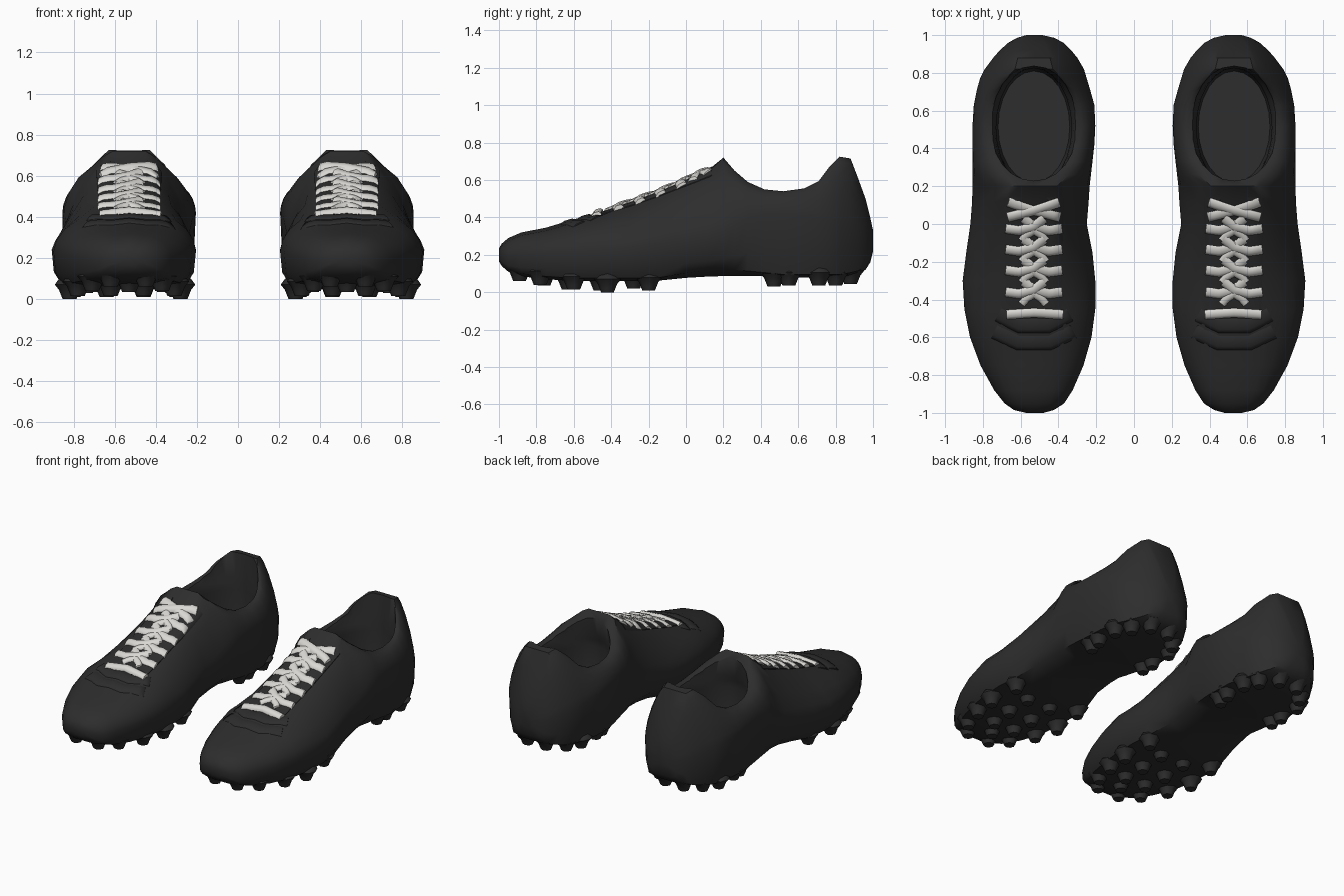
import bpy, bmesh, math
from mathutils import Vector
from mathutils.bvhtree import BVHTree

if "Cube" in bpy.data.objects:
    bpy.data.objects.remove(bpy.data.objects["Cube"])

CX = 0.53  # centre line of one shoe


def material(name, rgb):
    m = bpy.data.materials.new(name)
    m.diffuse_color = (*rgb, 1)
    m.use_nodes = True
    m.node_tree.nodes["Principled BSDF"].inputs["Base Color"].default_value = m.diffuse_color
    return m


BLACK = material("black leather", (0.026, 0.026, 0.026))
WHITE = material("white lace", (0.70, 0.69, 0.66))


def finish(name, bm, mat, angle=45, mirror=True):
    bmesh.ops.recalc_face_normals(bm, faces=bm.faces)
    me = bpy.data.meshes.new(name)
    bm.to_mesh(me)
    bm.free()
    ob = bpy.data.objects.new(name, me)
    bpy.context.collection.objects.link(ob)
    me.materials.append(mat)
    bpy.ops.object.select_all(action='DESELECT')
    ob.select_set(True)
    bpy.context.view_layer.objects.active = ob
    bpy.ops.object.shade_smooth_by_angle(angle=math.radians(angle))
    if mirror:
        ob.modifiers.new("pair", 'MIRROR')
    return ob


def loft(bm, rings):
    vs = [[bm.verts.new(p) for p in r] for r in rings]
    n = len(vs[0])
    for a, b in zip(vs, vs[1:]):
        for i in range(n):
            j = (i + 1) % n
            bm.faces.new((a[i], a[j], b[j], b[i]))
    bm.faces.new(vs[0])
    bm.faces.new(vs[-1])


# --- upper: y, inner x, outer x, bottom z, top z, top half width, widest z
TOE = [(-1.00, .48, .57, .165, .225, .02, .20), (-.985, .425, .635, .14, .25, .03, .20)]
STATIONS = [
    (-.95, .37, .685, .11, .28, .05, .19),
    (-.88, .325, .74, .085, .31, .07, .20),
    (-.75, .268, .812, .07, .335, .08, .21),
    (-.60, .225, .868, .06, .38, .09, .22),
    (-.45, .205, .898, .06, .42, .10, .23),
    (-.30, .205, .907, .06, .47, .11, .24),
    (-.15, .22, .888, .062, .525, .11, .26),
    (0.0, .25, .866, .075, .59, .11, .28),
    (.12, .24, .857, .08, .645, .11, .30),
    (.20, .235, .855, .082, .72, .08, .33),
    (.26, .228, .855, .083, .65, .14, .36),
    (.33, .22, .855, .085, .59, .20, .40),
    (.42, .21, .855, .085, .55, .235, .42),
    (.52, .205, .855, .08, .54, .25, .42),
    (.63, .21, .848, .08, .555, .235, .41),
    (.71, .232, .832, .08, .595, .20, .39),
    (.77, .25, .815, .08, .675, .15, .37),
    (.82, .265, .79, .08, .725, .10, .35),
    (.88, .30, .745, .09, .715, .085, .33)]
HEEL = [(.92, .333, .71, .10, .61, .075, .32), (.96, .375, .665, .12, .50, .06, .30),
        (.985, .42, .62, .16, .40, .04, .29), (1.0, .485, .57, .22, .33, .02, .28)]


def section(y, x0, x1, zb, zt, tw, zm):
    power = 1.4 if -.35 < y < .25 else 1.05 + .45 * min(max((y - .5) / .3, 0), 1)
    arch = max(0, 1 - abs(y - .17) / .3)  # rounder underside at the arch
    sides = []
    for edge, s in ((x0, -1), (x1, 1)):
        mid = (x0 + x1) / 2
        w = abs(edge - mid)
        half = [(mid + s * w * .5, zb + .005 * arch), (mid + s * w * (.87 - .07 * arch), zb + .015 + .03 * arch),
                (mid + s * w * (.97 - .02 * arch), zb + (zm - zb) * .4)]
        top = CX + s * tw
        for k in range(6):
            t = math.radians(k * 18)
            half.append((top + (edge - top) * max(math.cos(t), 0) ** power,
                         zm + (zt - zm) * math.sin(t) ** power))
        half[-1] = (top, zt)
        sides.append(half)
    pts = sides[1] + [(CX, zt + (.01 if y < .15 else 0))] + sides[0][::-1]
    return [(x, y, z) for x, z in pts]


bm = bmesh.new()
loft(bm, [section(*s) for s in TOE + STATIONS + HEEL])
upper = finish("shoe_upper", bm, BLACK, mirror=False)

# --- foot opening, cut from the upper
bm = bmesh.new()
rings = []
for z, y0, y1, hw in ((.17, .22, .81, .19), (.21, .205, .82, .20), (.47, .195, .825, .20),
                      (.52, .205, .825, .21), (.56, .22, .825, .23), (.85, .24, .845, .245)):
    rings.append([(CX + hw * math.cos(a), (y0 + y1) / 2 + (y1 - y0) / 2 * math.sin(a), z)
                  for a in [i * math.tau / 24 for i in range(24)]])
loft(bm, rings)
cutter = finish("opening_cutter", bm, BLACK, mirror=False)
cutter.hide_render = True
bpy.context.view_layer.objects.active = upper
cut = upper.modifiers.new("opening", 'BOOLEAN')
cut.operation = 'DIFFERENCE'
cut.solver = 'EXACT'
cut.object = cutter
bpy.ops.object.modifier_apply(modifier=cut.name)
bpy.data.objects.remove(cutter)
bpy.ops.object.select_all(action='DESELECT')
upper.select_set(True)
bpy.ops.object.shade_smooth_by_angle(angle=math.radians(62))
upper.modifiers.new("pair", 'MIRROR')

# --- strips that lie on the upper
bm = bmesh.new()
bm.from_mesh(upper.data)
SURFACE = BVHTree.FromBMesh(bm)
bm.free()


def height(x, y):
    hit = SURFACE.ray_cast(Vector((x, y, 2)), Vector((0, 0, -1)))[0]
    return hit.z if hit else .5


def strip(bm, path, width, thick, edge=.5, steps=4):
    pts = [Vector(p) for p in path]
    fine = [a.lerp(b, i / steps) for a, b in zip(pts, pts[1:]) for i in range(steps)] + [pts[-1]]
    rings = []
    for i, p in enumerate(fine):
        d = (fine[min(i + 1, len(fine) - 1)] - fine[max(i - 1, 0)]).normalized()
        n = Vector((-d.y, d.x)) * width / 2
        ring = []
        for f, lift in ((-1, -.012), (-1, thick * edge), (-.5, thick), (.5, thick),
                        (1, thick * edge), (1, -.012)):
            q = p + n * f
            ring.append((CX + q.x, q.y, height(CX + q.x, q.y) + lift))
        rings.append(ring)
    loft(bm, rings)


# eyelet panels either side of the tongue
bm = bmesh.new()
for s in (-1, 1):
    strip(bm, [(s * .10, -.50), (s * .105, -.2), (s * .115, .14)], .09, .008)
finish("eyelet_panels", bm, BLACK)

# soft creases across the toe
bm = bmesh.new()
for y, w in ((-.54, .19), (-.63, .21)):
    strip(bm, [(-w, y + .06), (-w * .4, y), (w * .4, y), (w, y + .06)], .075, .007, 0)
finish("toe_creases", bm, BLACK, 80)

# laces: one straight bar, then crossed rows
bm = bmesh.new()
strip(bm, [(-.155, -.48), (0, -.47), (.145, -.48)], .05, .022)
for y in (-.365, -.25, -.14, -.03):
    for s in (-1, 1):
        strip(bm, [(s * .15, y + .005), (s * .08, y - .005), (0, y + .015),
                   (-s * .055, y + .06)], .05, .02 + s * .003)
    for s in (-1, 1):
        strip(bm, [(s * .065, y - .06), (s * .04, y - .03), (-s * .01, y)], .04, .017)
for s in (-1, 1):
    strip(bm, [(s * .14, .035), (0, .07), (-s * .135, .115)], .05, .022 + s * .003)
finish("laces", bm, WHITE, 60)

# --- studs: x, y, ground z
FORE = [(.45, -.89, .06), (.62, -.89, .06), (.37, -.78, .04), (.53, -.76, .035), (.71, -.78, .04),
        (.31, -.60, .015), (.46, -.63, .015), (.62, -.63, .015), (.78, -.60, .015),
        (.28, -.42, 0), (.46, -.46, .01), (.64, -.46, .01), (.82, -.42, 0),
        (.30, -.20, .01), (.46, -.28, .02), (.64, -.28, .02), (.80, -.20, .01)]
REAR = [(.32, .47, .03), (.74, .47, .03), (.31, .55, .035), (.75, .55, .035), (.31, .71, .035),
        (.75, .71, .035), (.36, .80, .035), (.69, .80, .035), (.46, .88, .045), (.60, .88, .045)]
bm = bmesh.new()
for x, y, z in FORE + REAR:
    rings = []
    for r, h in ((.034, z), (.042, z + .02), (.052, z + .045), (.072, z + .07), (.05, z + .10)):
        rings.append([(x + r * math.cos(i * math.tau / 8), y + r * math.sin(i * math.tau / 8), h)
                      for i in range(8)])
    loft(bm, rings)
finish("studs", bm, BLACK, 60)
